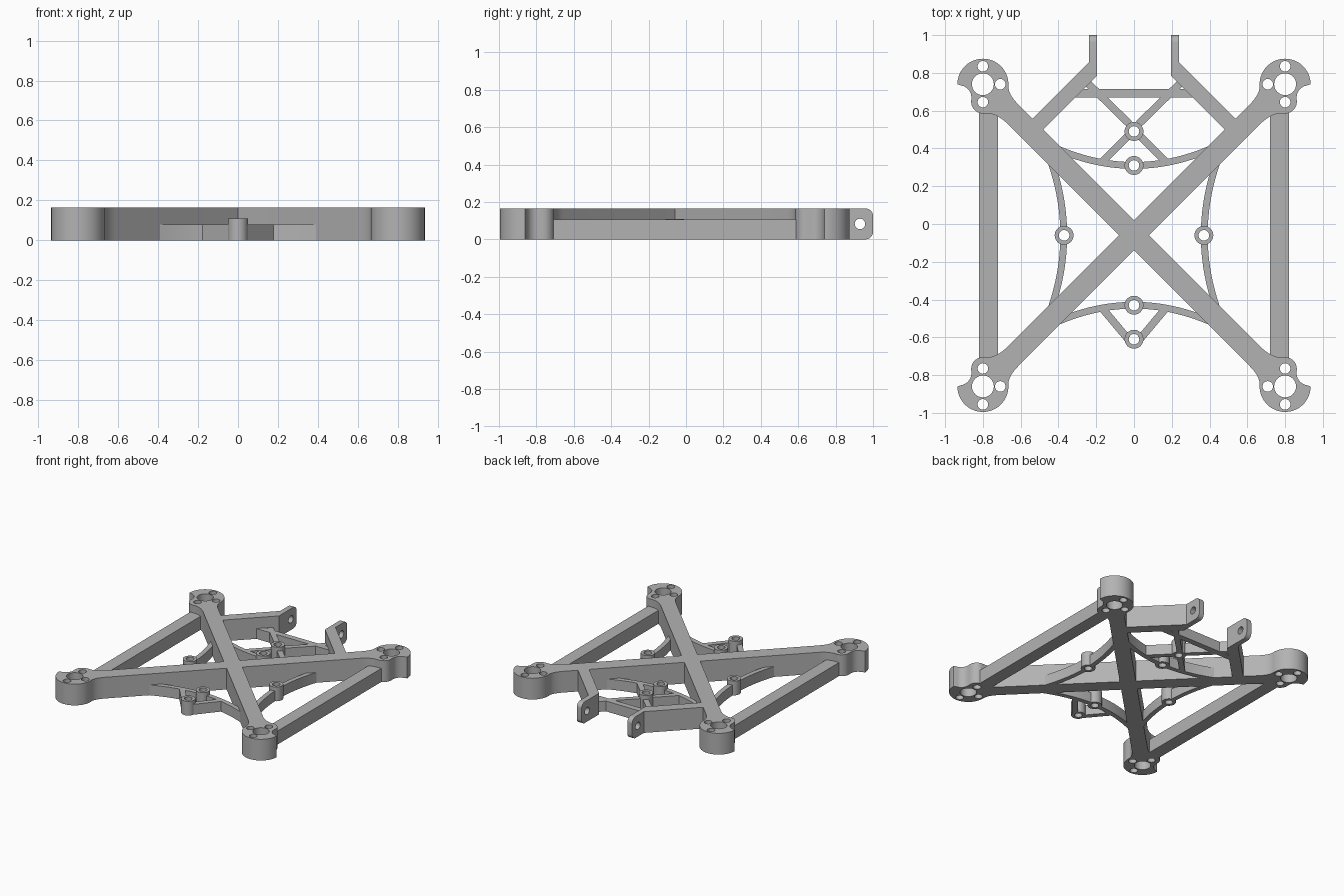
import bpy, bmesh, math
from mathutils import Matrix

cube = bpy.data.objects.get("Cube")
if cube:
    bpy.data.objects.remove(cube, do_unlink=True)

H = 0.165        # full frame height
LOW = 0.08       # height of the light braces
RING = 0.11      # height of the screw bosses
MID = -0.06      # y where the main arms cross
PX, PY = 0.80, 0.80  # motor pod offset from the crossing

grey = bpy.data.materials.new("plain_grey")
grey.use_nodes = True
grey.diffuse_color = (0.45, 0.45, 0.45, 1)
grey.node_tree.nodes["Principled BSDF"].inputs["Base Color"].default_value = (0.45, 0.45, 0.45, 1)


def arc(cx, cy, r, a0, a1, n):
    """Points on an arc, angles in degrees."""
    angles = [math.radians(a0 + (a1 - a0) * i / n) for i in range(n + 1)]
    return [(cx + r * math.cos(a), cy + r * math.sin(a)) for a in angles]


def circle(cx, cy, r, n=32):
    return arc(cx, cy, r, 0, 360, n)[:-1]


def fillet(a, c, b, n=8):
    """Quadratic curve from a to b pulled towards c."""
    return [tuple((1 - t) ** 2 * a[k] + 2 * t * (1 - t) * c[k] + t * t * b[k] for k in (0, 1))
            for t in (i / n for i in range(n + 1))]


def slab(name, loops, height, matrix=Matrix()):
    """Extrude an outline, with any further loops as holes, up from z = 0."""
    curve = bpy.data.curves.new(name, 'CURVE')
    curve.dimensions = '2D'
    curve.fill_mode = 'BOTH'
    curve.extrude = height / 2
    for pts in loops:
        spline = curve.splines.new('POLY')
        spline.points.add(len(pts) - 1)
        for p, (x, y) in zip(spline.points, pts):
            p.co = (x, y, 0, 1)
        spline.use_cyclic_u = True
    temp = bpy.data.objects.new(name + "_outline", curve)
    bpy.context.collection.objects.link(temp)
    bpy.context.view_layer.update()
    mesh = bpy.data.meshes.new_from_object(temp.evaluated_get(bpy.context.evaluated_depsgraph_get()))
    bpy.data.objects.remove(temp, do_unlink=True)
    bm = bmesh.new()
    bm.from_mesh(mesh)
    bmesh.ops.remove_doubles(bm, verts=bm.verts, dist=0.0002)
    bmesh.ops.translate(bm, verts=bm.verts, vec=(0, 0, height / 2))
    bmesh.ops.transform(bm, verts=bm.verts, matrix=matrix)
    bmesh.ops.recalc_face_normals(bm, faces=bm.faces)
    bm.to_mesh(mesh)
    bm.free()
    mesh.name = name
    mesh.materials.clear()
    mesh.materials.append(grey)
    obj = bpy.data.objects.new(name, mesh)
    bpy.context.collection.objects.link(obj)
    bpy.ops.object.select_all(action='DESELECT')
    obj.select_set(True)
    bpy.context.view_layer.objects.active = obj
    bpy.ops.object.shade_smooth_by_angle(angle=math.radians(30))
    return obj


def bar(name, path, width, height):
    """A strip of constant width following a path."""
    left, right = [], []
    for i, (x, y) in enumerate(path):
        x0, y0 = path[max(i - 1, 0)]
        x1, y1 = path[min(i + 1, len(path) - 1)]
        d = math.hypot(x1 - x0, y1 - y0)
        nx, ny = -(y1 - y0) / d * width / 2, (x1 - x0) / d * width / 2
        left.append((x + nx, y + ny))
        right.append((x - nx, y - ny))
    return slab(name, [left + right[::-1]], height)


def flip(pts, sx, sy=1):
    return [(x * sx, y * sy) for x, y in pts]


# Motor pod outline: +x points inward, +y points away from the middle
pod = (fillet((0.12, -0.20), (0.065, -0.152), (0.015, -0.154))
       + arc(0, -0.093, 0.062, 265, 180, 10)
       + arc(-0.125, -0.07, 0.064, 0, 80, 10)
       + arc(0, 0, 0.135, 180, 0, 32)
       + fillet((0.135, -0.008), (0.132, -0.052), (0.19, -0.11)))
pod_holes = [circle(0, 0, 0.058), circle(0, 0.095, 0.028, 24),
             circle(0, -0.095, 0.028, 24), circle(0.092, 0, 0.028, 24)]

# Main cross frame: four pods joined through the inner corners of the crossing
outline, holes = [], []
inner = 0.08
corners = [(0, inner), (inner, 0), (0, -inner), (-inner, 0)]
for i, (sx, sy) in enumerate([(-1, 1), (1, 1), (1, -1), (-1, -1)]):
    def place(pts):
        return [(sx * (PX - u), MID + sy * (PY + v)) for u, v in pts]
    pts = place(pod)
    outline += pts if i % 2 == 0 else pts[::-1]
    outline.append((corners[i][0], MID + corners[i][1]))
    holes += [place(h) for h in pod_holes]
slab("cross_frame", [outline] + holes, H)

# Screw bosses
for name, x, y in [("back_boss", 0, 0.31), ("back_outer_boss", 0, 0.49),
                   ("front_boss", 0, -0.43), ("front_outer_boss", 0, -0.61),
                   ("left_boss", 0.37, MID), ("right_boss", -0.37, MID)]:
    slab(name, [circle(x, y, 0.05), circle(x, y, 0.028, 24)], RING)

# Curved braces, each half running from a boss into a main arm
steps = [0.1 + 0.9 * i / 12 for i in range(13)]
back_curve = [(0.40 * t, 0.37 + 0.085 * t * t) for t in steps]
side_curve = [(0.372 + 0.075 * t * t, 0.41 * t) for t in steps]
for sx, side in ((1, "left"), (-1, "right")):
    for sy, end in ((1, "back"), (-1, "front")):
        for kind, pts in (("cross", back_curve), ("side", side_curve)):
            path = [(x, y + MID) for x, y in flip(pts, sx, sy)]
            bar(f"{end}_{side}_{kind}_brace", path, 0.036, LOW)

    # Straight legs holding the outer bosses
    for name, a, b in [("front_leg", (0.035, -0.605), (0.165, -0.45)),
                       ("back_lower_leg", (0.035, 0.462), (0.17, 0.328)),
                       ("back_upper_leg", (0.025, 0.53), (0.262, 0.762))]:
        bar(f"{side}_{name}", flip([a, b], sx), 0.04, LOW)

    # Side rail between front and back pods
    bar(f"{side}_rail", flip([(0.77, -0.72), (0.77, 0.60)], sx), 0.10, 0.105)

    # Rear mount arm
    slab(f"{side}_mount_arm",
         [flip([(0.575, 0.52), (0.238, 0.857), (0.238, 0.80), (0.197, 0.80),
                (0.197, 0.785), (0.51, 0.472)], sx)], H)

    # Rear mount tab: rounded plate standing upright with a cross hole
    r = 0.04
    profile = ([(0.80, 0), (1 - r, 0)] + arc(1 - r, r, r, -90, 0, 8)[1:]
               + arc(1 - r, H - r, r, 0, 90, 8) + [(0.80, H)])
    x0 = 0.197 if sx > 0 else -0.238
    upright = Matrix(((0, 0, 1, x0), (1, 0, 0, 0), (0, 1, 0, 0), (0, 0, 0, 1)))
    slab(f"{side}_mount_tab", [profile, circle(0.93, H / 2, 0.028, 24)], 0.041, upright)

# Rear crossbar between the mount arms
bar("rear_crossbar", [(-0.335, 0.693), (0.335, 0.693)], 0.045, LOW)
